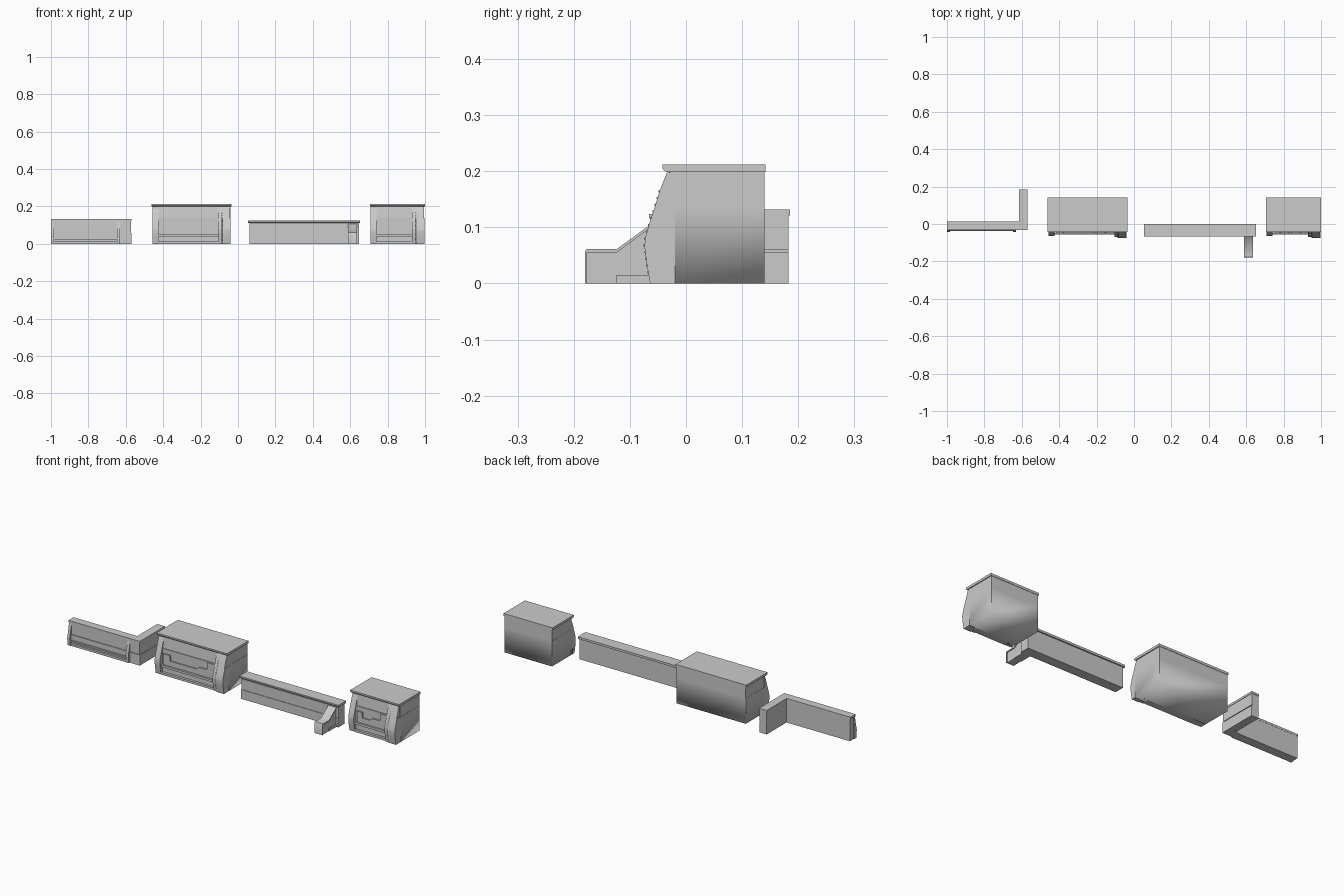
import bpy, bmesh
from mathutils import Vector

cube = bpy.data.objects.get("Cube")
if cube:
    bpy.data.objects.remove(cube, do_unlink=True)

grey = bpy.data.materials.new("plain grey")
grey.use_nodes = True
grey.diffuse_color = (0.6, 0.6, 0.6, 1)
grey.node_tree.nodes["Principled BSDF"].inputs["Base Color"].default_value = (0.6, 0.6, 0.6, 1)


def finish(name, bm, angle=0.7):
    bmesh.ops.recalc_face_normals(bm, faces=bm.faces[:])
    for f in bm.faces:
        f.smooth = True
    for e in bm.edges:
        e.smooth = not (len(e.link_faces) == 2 and e.calc_face_angle() > angle)
    mesh = bpy.data.meshes.new(name)
    bm.to_mesh(mesh)
    bm.free()
    mesh.materials.append(grey)
    ob = bpy.data.objects.new(name, mesh)
    bpy.context.collection.objects.link(ob)
    return ob


def prism(name, points, axis, lo, hi):
    """Extrude an outline: axis x takes (y, z), axis y takes (x, z), axis z takes (x, y)."""
    def place(p, t):
        return {"x": (t, *p), "y": (p[0], t, p[1]), "z": (*p, t)}[axis]
    bm = bmesh.new()
    face = bm.faces.new([bm.verts.new(place(p, lo)) for p in points])
    moved = bmesh.ops.extrude_face_region(bm, geom=[face])["geom"]
    shift = Vector(place((0, 0), hi - lo))
    for v in moved:
        if isinstance(v, bmesh.types.BMVert):
            v.co += shift
    return finish(name, bm)


def box(name, x0, x1, y0, y1, z0, z1):
    return prism(name, [(x0, y0), (x1, y0), (x1, y1), (x0, y1)], "z", z0, z1)


def slab(name, x0, x1, y0, y1, z0, z1):
    """Counter top with its front lower edge cut back."""
    cut = (z1 - z0) * 0.4
    return prism(name, [(y1, z0), (y1, z1), (y0, z1), (y0, z0 + cut), (y0 + cut, z0)], "x", x0, x1)


# Side outlines of the bowed fronts
POST = [(-0.034, 0.198), (-0.047, 0.165), (-0.056, 0.135), (-0.066, 0.105),
        (-0.073, 0.08), (-0.074, 0.065), (-0.070, 0.035), (-0.064, 0)]
SMALL_POST = [(-0.027, 0.119), (-0.032, 0.09), (-0.039, 0.06), (-0.043, 0.04), (-0.038, 0)]


def post(name, x0, x1, outline, back, inset=0.0):
    pts = [(y + inset, z) for y, z in outline]
    return prism(name, pts + [(back, pts[-1][1]), (back, pts[0][1])], "x", x0, x1)


def depth_at(z):
    for (ya, za), (yb, zb) in zip(POST, POST[1:]):
        if zb <= z <= za:
            return ya + (yb - ya) * (za - z) / (za - zb)


def tall_counter(name, x0, x1, step_a, step_b):
    # Lower body, with back and sides shaded softly into the underside
    a, b, back, waist = x0 + 0.004, x1 - 0.004, 0.14, 0.137
    body = box(name + " lower body", a, b, -0.041, back, 0, waist)
    for e in body.data.edges:
        mid = sum((body.data.vertices[i].co for i in e.vertices), Vector()) / 2
        e.use_edge_sharp = mid.z > 0.01 or mid.y < -0.04
    box(name + " upper body", a + 0.001, b - 0.001, -0.028, back, waist, 0.2)
    slab(name + " top", x0, x1, -0.042, 0.142, 0.199, 0.212)

    # Posts at either end, heavy bulge on the left side
    post(name + " right post", a, x0 + 0.036, POST, -0.02, 0.01)
    post(name + " left post", x1 - 0.069, x1 - 0.05, POST, -0.02, 0.004)
    post(name + " left bulge", x1 - 0.048, b, POST[2:], -0.02)
    post(name + " left upper cheek", x1 - 0.05, b - 0.002, POST[:3], -0.02)

    # Front panel, stepped raised plate, rails and foot
    p0, p1 = x0 + 0.036, x1 - 0.069
    prism(name + " front panel", [(-0.02, 0.2), (-0.03, 0.2), (-0.038, 0.13), (-0.043, 0.06),
                                  (-0.043, 0), (-0.02, 0)], "x", p0, p1)
    prism(name + " stepped plate",
          [(p0 + 0.01, 0.055), (p0 + 0.01, 0.113), (step_a, 0.113), (step_a + 0.004, 0.083),
           (step_b - 0.065, 0.083), (step_b - 0.05, 0.096), (step_b - 0.004, 0.096),
           (step_b, 0.135), (p1, 0.135), (p1, 0.055)], "y", -0.049, -0.03)
    box(name + " rail", p0, p1, -0.054, -0.03, 0.04, 0.052)
    box(name + " foot", p0, p1, -0.056, -0.03, 0, 0.012)

    # Row of studs down the left post
    bm = bmesh.new()
    for i in range(13):
        z = 0.02 + i * 0.012
        made = bmesh.ops.create_icosphere(bm, subdivisions=1, radius=0.003)["verts"]
        bmesh.ops.translate(bm, verts=made, vec=(x1 - 0.0495, depth_at(z) + 0.001, z))
    finish(name + " studs", bm, 2)


tall_counter("long tall counter", -0.462, -0.036, -0.378, -0.15)
tall_counter("short tall counter", 0.705, 1.0, 0.78, 0.892)

# Corner counter: L-shaped body and top
def corner(name, x0, x1, y0, back, inner, z0, z1, y1=0.012):
    prism(name, [(x0, y0), (x1, y0), (x1, back), (inner, back), (inner, y1), (x0, y1)], "z", z0, z1)

corner("corner body", -0.996, -0.575, -0.026, 0.183, -0.614, 0, 0.122)
corner("corner top", -1.0, -0.57, -0.031, 0.185, -0.616, 0.121, 0.132, 0.013)
box("corner wing lower panel", -0.58, -0.570, -0.031, 0.183, 0, 0.055)
box("corner wing upper panel", -0.58, -0.572, -0.029, 0.183, 0.060, 0.122)
box("corner wing front block", -0.625, -0.570, -0.031, -0.02, 0, 0.058)
for label, x0, x1 in (("right", -0.999, -0.984), ("left", -0.647, -0.631)):
    post("corner " + label + " post", x0, x1, SMALL_POST, -0.02)
for label, z0, z1, y in (("foot", 0, 0.012, -0.037), ("rail", 0.022, 0.03, -0.035),
                         ("lower panel", 0.03, 0.058, -0.030)):
    box("corner " + label, -0.984, -0.647, y, -0.02, z0, z1)

# Straight counter with overhanging top
box("straight body", 0.062, 0.646, -0.058, -0.007, 0, 0.114)
slab("straight top", 0.054, 0.652, -0.066, 0.0, 0.112, 0.124)
box("straight lower front", 0.062, 0.646, -0.061, -0.05, 0, 0.05)
box("straight upper front", 0.062, 0.646, -0.060, -0.05, 0.054, 0.108)

# Low outward wing with a sloping web
prism("wing", [(-0.05, 0), (-0.176, 0), (-0.176, 0.059), (-0.125, 0.059), (-0.064, 0.104), (-0.05, 0.104)],
      "x", 0.591, 0.632)
prism("wing rim", [(-0.176, 0), (-0.180, 0), (-0.180, 0.057), (-0.177, 0.061), (-0.124, 0.061),
                   (-0.062, 0.106), (-0.062, 0.100), (-0.124, 0.055), (-0.176, 0.055)], "x", 0.587, 0.636)
box("wing foot", 0.588, 0.635, -0.125, -0.055, 0, 0.014)
